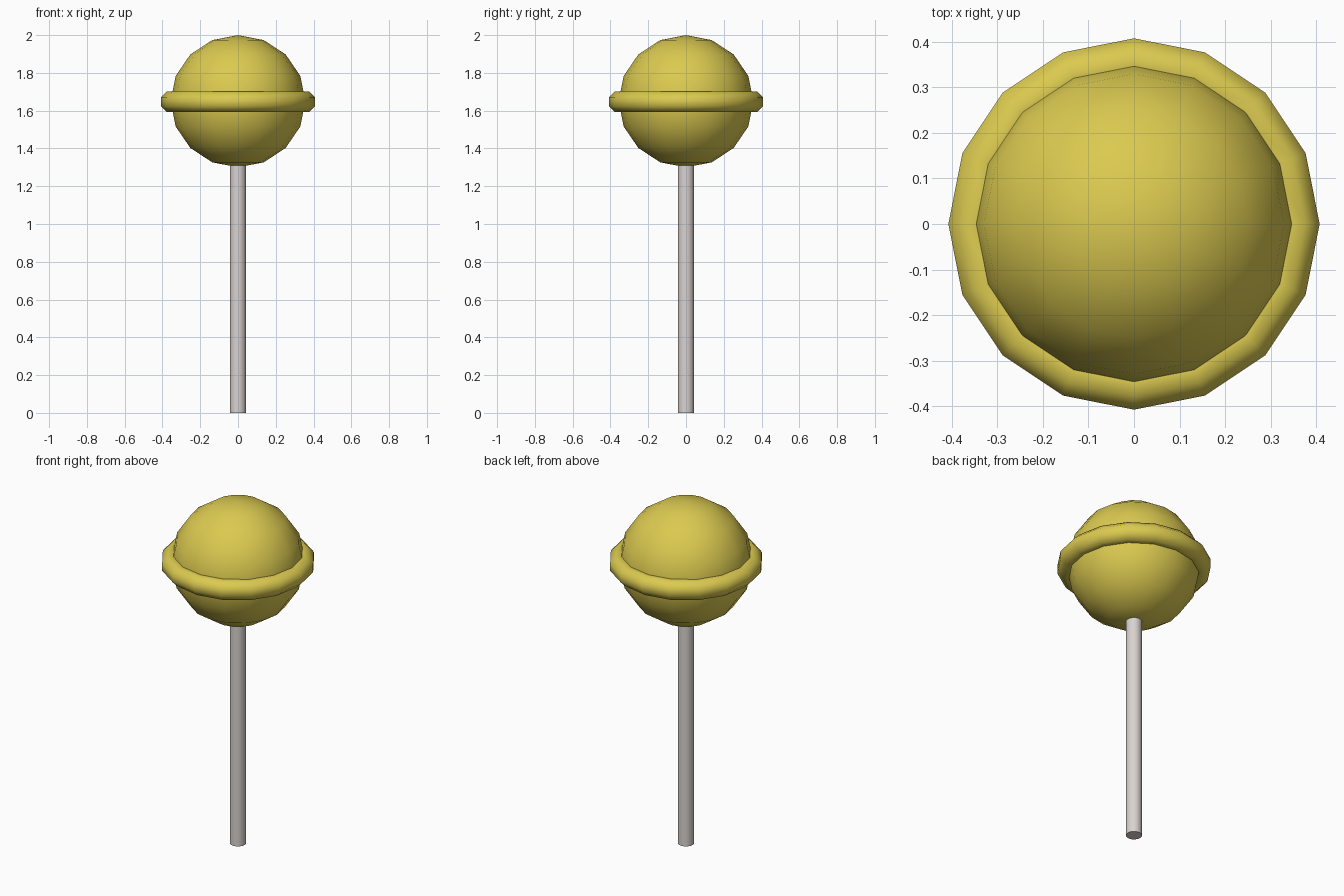
import bpy, math

if "Cube" in bpy.data.objects:
    bpy.data.objects.remove(bpy.data.objects["Cube"])

def material(name, rgb):
    m = bpy.data.materials.new(name)
    m.diffuse_color = (*rgb, 1)
    m.use_nodes = True
    m.node_tree.nodes["Principled BSDF"].inputs["Base Color"].default_value = m.diffuse_color
    return m

def finish(name, mat, angle):
    ob = bpy.context.object
    ob.name = name
    ob.data.materials.append(mat)
    bpy.ops.object.transform_apply(location=False, rotation=True, scale=True)
    bpy.ops.object.shade_smooth_by_angle(angle=math.radians(angle))
    return ob

yellow = material("candy yellow", (0.71, 0.59, 0.08))
white = material("stick off white", (0.70, 0.65, 0.63))

# Candy ball: low-poly sphere, slightly flattened
bpy.ops.mesh.primitive_uv_sphere_add(segments=16, ring_count=8, radius=1, location=(0, 0, 1.65))
bpy.context.object.scale = (0.357, 0.357, 0.35)
finish("candy_ball", yellow, 60)

# Rim around the ball: octagonal cross-section, flat on top and bottom
profile = []
for i in range(8):
    a = math.radians(22.5 + 45 * i)
    r = 0.054 / math.cos(math.radians(22.5))
    profile.append((0.354 + r * math.cos(a), 1.647 + r * math.sin(a)))
n, k = 16, len(profile)
verts = [(p * math.cos(2 * math.pi * s / n), p * math.sin(2 * math.pi * s / n), z)
         for s in range(n) for p, z in profile]
faces = [(s * k + j, (s + 1) % n * k + j, (s + 1) % n * k + (j + 1) % k, s * k + (j + 1) % k)
         for s in range(n) for j in range(k)]
mesh = bpy.data.meshes.new("candy_rim")
mesh.from_pydata(verts, [], faces)
rim = bpy.data.objects.new("candy_rim", mesh)
bpy.context.collection.objects.link(rim)
bpy.ops.object.select_all(action='DESELECT')
rim.select_set(True)
bpy.context.view_layer.objects.active = rim
finish("candy_rim", yellow, 60)

# Stick, ending just inside the ball
bpy.ops.mesh.primitive_cylinder_add(vertices=16, radius=0.043, depth=1.36, location=(0, 0, 0.68))
finish("stick", white, 40)
